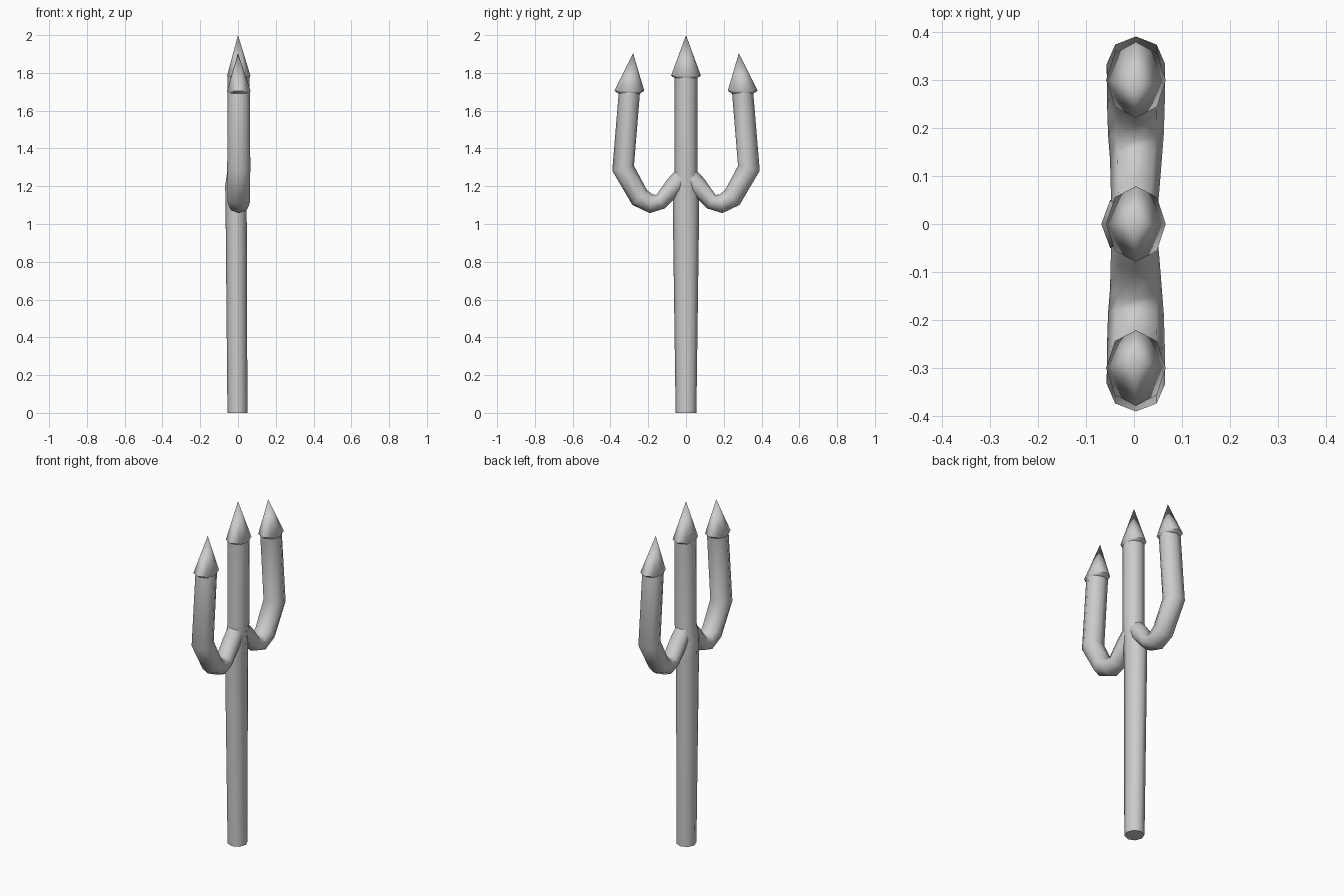
import bpy, bmesh, math
from mathutils import Vector

cube = bpy.data.objects.get("Cube")
if cube:
    bpy.data.objects.remove(cube, do_unlink=True)

SIDES = 8
grey = bpy.data.materials.new("light grey metal")
grey.use_nodes = True
grey.diffuse_color = (0.6, 0.6, 0.6, 1)
grey.node_tree.nodes["Principled BSDF"].inputs["Base Color"].default_value = (0.6, 0.6, 0.6, 1)


def sweep(name, stations, flat=False):
    """Eight-sided tube; stations are (x, y, z, x radius, in-plane radius)."""
    bm = bmesh.new()
    centres = [Vector(s[:3]) for s in stations]
    rings = []
    last = len(stations) - 1
    for i, (c, s) in enumerate(zip(centres, stations)):
        if s[4] == 0:
            rings.append([bm.verts.new(c)])
            continue
        # the ring lies across the mean direction of its neighbours
        d = Vector((0, 0, 1))
        if not flat:
            d = Vector((0, 0, 0))
            if i > 0:
                d += (c - centres[i - 1]).normalized()
            if i < last:
                d += (centres[i + 1] - c).normalized()
        across = Vector((0, d.z, -d.y)).normalized()
        ring = []
        for k in range(SIDES):
            a = math.tau * k / SIDES
            ring.append(bm.verts.new(c + Vector((s[3] * math.cos(a), 0, 0))
                                     + across * s[4] * math.sin(a)))
        rings.append(ring)
    for low, high in zip(rings, rings[1:]):
        for k in range(SIDES):
            n = (k + 1) % SIDES
            if len(high) == 1:
                bm.faces.new((low[k], low[n], high[0]))
            else:
                bm.faces.new((low[k], low[n], high[n], high[k]))
    for ring in (rings[0], rings[-1]):
        if len(ring) > 1:
            bm.faces.new(ring)
    bmesh.ops.recalc_face_normals(bm, faces=bm.faces[:])
    mesh = bpy.data.meshes.new(name)
    bm.to_mesh(mesh)
    bm.free()
    mesh.materials.append(grey)
    obj = bpy.data.objects.new(name, mesh)
    bpy.context.collection.objects.link(obj)
    bpy.ops.object.select_all(action='DESELECT')
    obj.select_set(True)
    bpy.context.view_layer.objects.active = obj
    bpy.ops.object.shade_smooth_by_angle(angle=math.radians(60))
    return obj


def spear_tip(name, y, rim_z, apex_y, apex_z):
    sweep(name, [(0.004, y, rim_z - 0.015, 0.055, 0.055),
                 (0.004, y, rim_z, 0.062, 0.079),
                 (0, apex_y, apex_z, 0, 0)], flat=True)


# Handle and centre prong
sweep("shaft", [(-0.003, 0, 0, 0.053, 0.055),
                (-0.01, 0, 1.1, 0.056, 0.07),
                (-0.008, 0, 1.2, 0.06, 0.068),
                (0.003, 0, 1.29, 0.058, 0.06),
                (0.003, 0, 1.78, 0.058, 0.06)], flat=True)
spear_tip("centre_tip", 0, 1.785, 0, 2.0)

# Curved side prongs and their tips
for side, label in ((1, "back"), (-1, "front")):
    sweep(label + "_prong", [(0.0, 0, 1.27, 0.045, 0.05),
                             (0.002, side * 0.06, 1.205, 0.05, 0.05),
                             (0.004, side * 0.135, 1.118, 0.054, 0.042),
                             (0.004, side * 0.185, 1.107, 0.058, 0.05),
                             (0.004, side * 0.245, 1.14, 0.06, 0.055),
                             (0.004, side * 0.333, 1.295, 0.061, 0.059),
                             (0.004, side * 0.3, 1.695, 0.06, 0.056)])
    spear_tip(label + "_tip", side * 0.3, 1.705, side * 0.28, 1.905)
